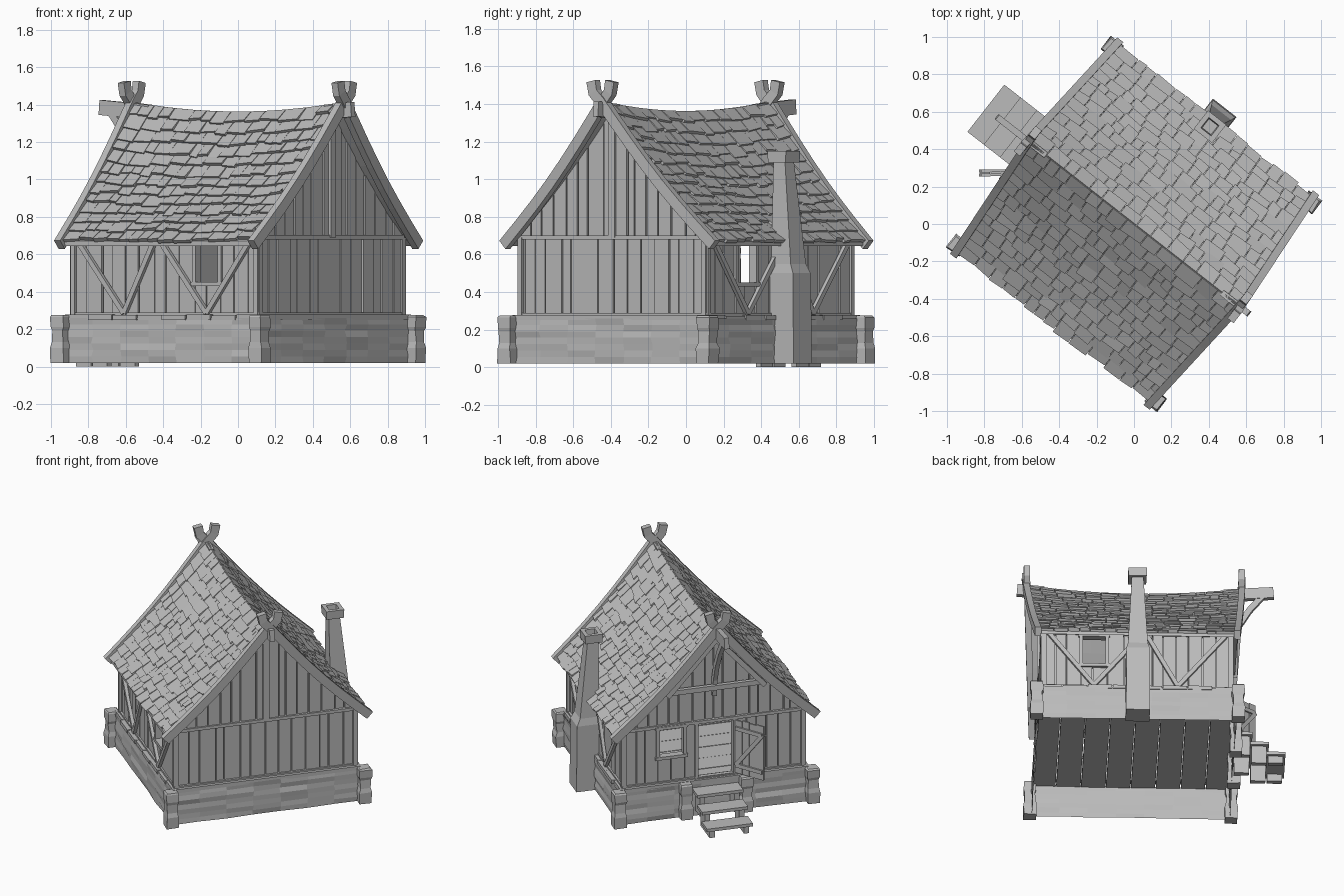
import bpy, bmesh, math, random
from mathutils import Vector as V

random.seed(4)
R = random.uniform
old = bpy.data.objects.get("Cube")
if old:
    bpy.data.objects.remove(old)

grey = bpy.data.materials.new("plain_grey")
grey.use_nodes = True
GREY = (0.5, 0.5, 0.5, 1)
grey.diffuse_color = GREY
grey.node_tree.nodes["Principled BSDF"].inputs["Base Color"].default_value = GREY

TURN = math.radians(-38)   # the house stands diagonally
W = 0.627                  # half size of the walls
FLOOR, EAVE = 0.27, 0.69


def finish(bm, name):
    bmesh.ops.recalc_face_normals(bm, faces=bm.faces)
    me = bpy.data.meshes.new(name)
    bm.to_mesh(me)
    bm.free()
    me.materials.append(grey)
    ob = bpy.data.objects.new(name, me)
    ob.rotation_euler.z = TURN
    bpy.context.collection.objects.link(ob)


def loft(bm, rings):
    """Closed solid through a list of rings of points."""
    rows = [[bm.verts.new(p) for p in ring] for ring in rings]
    n = len(rows[0])
    for a, b in zip(rows, rows[1:]):
        for i in range(n):
            j = (i + 1) % n
            bm.faces.new((a[i], a[j], b[j], b[i]))
    bm.faces.new(rows[0])
    bm.faces.new(rows[-1])


def square(x, y, z, hx, hy):
    return [V((x + i * hx, y + j * hy, z)) for i, j in ((-1, -1), (1, -1), (1, 1), (-1, 1))]


def box(bm, x0, x1, y0, y1, z0, z1):
    c = ((x0 + x1) / 2, (y0 + y1) / 2)
    h = ((x1 - x0) / 2, (y1 - y0) / 2)
    loft(bm, [square(*c, z, *h) for z in (z0, z1)])


def sweep(bm, pts, side, wide, tall):
    """Timber along a path; side is the direction of its width."""
    rings = []
    for i, p in enumerate(pts):
        d = (pts[min(i + 1, len(pts) - 1)] - pts[max(i - 1, 0)]).normalized()
        s, n = side * wide / 2, d.cross(side).normalized() * tall / 2
        rings.append([p - s - n, p + s - n, p + s + n, p - s + n])
    loft(bm, rings)


def roof(t, s, k, lift=0.0):
    """Point on the sagging roof: t along, s from eave to ridge, k the side."""
    ridge = 1.36 + 0.05 * t * t
    z = 0.67 + s * (ridge - 0.67) - 0.035 * math.sin(math.pi * min(s, 1))
    return V((t * (0.65 + 0.055 * s), k * (0.69 * (1 - s) + 0.7 * lift), z + 0.7 * lift))


# Stone foundation, an open ring with uneven faces
bm = bmesh.new()
bmesh.ops.create_cube(bm, size=1)
bmesh.ops.delete(bm, geom=[f for f in bm.faces if abs(f.normal.z) > 0.5], context='FACES')
bmesh.ops.subdivide_edges(bm, edges=bm.edges[:], cuts=6, use_grid_fill=True)
for v in bm.verts:
    v.co = V((v.co.x * 1.32 + R(-.006, .006), v.co.y * 1.32 + R(-.006, .006), 0.14 + v.co.z * 0.24))
finish(bm, "foundation")

# Worn stone posts at the corners and beside the steps
bm = bmesh.new()
spots = [(x, y) for x in (-.672, .672) for y in (-.672, .672)] + [(-.672, .21), (-.672, -.21)]
for x, y in spots:
    rings = []
    for z, h in ((.02, .041), (.1, .043), (.13, .036), (.19, .037), (.21, .042), (.265, .042), (.275, .036)):
        rings.append([p + V((R(-.004, .004), R(-.004, .004), 0)) for p in square(x, y, z, h, h)])
    loft(bm, rings)
finish(bm, "foundation_posts")

# Floor boards
bm = bmesh.new()
n = 8
for i in range(n):
    x = -0.665 + 1.33 * i / n
    e = R(.655, .672)
    box(bm, x + .003, x + 1.33 / n - .003, -e, e, .25, FLOOR + R(0, .008))
finish(bm, "floor_boards")


# Walls: vertical boards around openings, in wall coordinates (along, out, up)
def facing(axis, sign):
    if axis == 'x':
        return lambda a, d, z: V((sign * d, a, z))
    return lambda a, d, z: V((a, sign * d, z))


def slab(bm, put, a0, a1, d0, d1, z0, za, zb=None):
    zb = za if zb is None else zb
    loft(bm, [[put(a0, d0, z0), put(a0, d1, z0), put(a0, d1, za), put(a0, d0, za)],
              [put(a1, d0, z0), put(a1, d1, z0), put(a1, d1, zb), put(a1, d0, zb)]])


def boards(bm, put, z0, top, openings, step, gap, d0, d1, jitter):
    marks = sorted({-W, 0, W} | {a for o in openings for a in o[:2]})
    for lo, hi in zip(marks, marks[1:]):
        n = max(1, round((hi - lo) / step))
        cuts = [lo + (hi - lo) * (i + (R(-.25, .25) if 0 < i < n else 0)) / n for i in range(n + 1)]
        for a0, a1 in zip(cuts, cuts[1:]):
            hole = [o for o in openings if o[0] < (a0 + a1) / 2 < o[1]]
            out = d1 + R(-jitter, jitter)
            ends = (a0 + gap, a1 - gap)
            if hole and hole[0][2] > z0 + .02:
                slab(bm, put, *ends, d0, out, z0, hole[0][2])
            base = hole[0][3] if hole else z0
            if top(a0) - base > .01 or top(a1) - base > .01:
                slab(bm, put, *ends, d0, out, base, max(top(a0), base), max(top(a1), base))


def gable_top(a):
    return roof(.9, 1 - abs(a) / .69, 1).z - .02


flat = lambda a: EAVE + .01
window = (.2, .375, .44, .67)
door_window = (.2, .39, .46, .68)
doorway = (-.146, .12, FLOOR, .69)
walls = (("front_wall", 'y', -1, [window]), ("back_wall", 'y', 1, [window]),
         ("plain_gable", 'x', 1, []), ("door_gable", 'x', -1, [door_window, doorway]))
for name, axis, sign, openings in walls:
    put = facing(axis, sign)
    top = gable_top if axis == 'x' else flat
    bm = bmesh.new()
    boards(bm, put, FLOOR, top, openings, 2, 0, W - .03, W - .018, 0)
    boards(bm, put, FLOOR, flat, openings, .085, .003, W - .02, W, .005)
    if axis == 'x':
        boards(bm, put, EAVE, gable_top, [], .08, .004, W - .02, W, .006)
    finish(bm, name)

    # Rails, corner studs and frames round the openings
    bm = bmesh.new()
    slab(bm, put, -W, W, W - .02, W + .014, EAVE - .01, EAVE + .012)
    slab(bm, put, -W - .01, W + .01, W - .02, W + .012, FLOOR, FLOOR + .018)
    for e in (-1, 1):
        slab(bm, put, e * W - .016, e * W + .016, W - .02, W + .008, FLOOR, EAVE)
    for a0, a1, z0, z1 in openings:
        for a in (a0, a1):
            slab(bm, put, a - .012, a + .012, W - .035, W + .014, z0, z1)
        for z in (z0, z1):
            slab(bm, put, a0 - .018, a1 + .018, W - .035, W + .018, z - .01, z + .012)
    if axis == 'y':
        # V braces on the long sides
        for a, b in ((-.59, -.27), (-.06, -.27), (-.03, .29), (.59, .29)):
            sweep(bm, [put(a, W + .015, EAVE - .01), put(b, W + .015, FLOOR + .015)], V((0, 1, 0)), .022, .028)
    elif sign > 0:
        slab(bm, put, -.022, .022, W, W + .02, EAVE, 1.32)
    finish(bm, name + "_timbers")

# Roof: thin curved slabs
bm = bmesh.new()
N, M = 10, 8
for k in (-1, 1):
    for i in range(N):
        t0, t1 = -1 + 2 * i / N, -1 + 2 * (i + 1) / N
        path = [j / M for j in range(M + 1)]
        loft(bm, [[roof(t0, s, k), roof(t1, s, k), roof(t1, s, k) - V((0, 0, .025)),
                   roof(t0, s, k) - V((0, 0, .025))] for s in path])
finish(bm, "roof_deck")

# Shingles in uneven rows
bm = bmesh.new()
ROWS = 13
for k in (-1, 1):
    for r in range(ROWS):
        t = -1.0
        while t < .99:
            t1 = min(1, t + R(.08, .2))
            if 1 - t1 < .06:
                t1 = 1
            s0 = r / ROWS + R(-.018, .014)
            s1 = min(1, (r + 1.25) / ROWS)
            up, g, skew = R(.014, .026), .003, R(-.006, .006)
            low = [roof(t + g, s0 + skew, k), roof(t1 - g, s0 - skew, k),
                   roof(t1 - g, s0 - skew, k, up), roof(t + g, s0 + skew, k, up)]
            high = [roof(t + g, s1, k, -.004), roof(t1 - g, s1, k, -.004),
                    roof(t1 - g, s1, k, .005), roof(t + g, s1, k, .005)]
            loft(bm, [low, high])
            t = t1
finish(bm, "roof_shingles")

# Curved barge boards that cross above the ridge
bm = bmesh.new()
X = V((1, 0, 0))
for e in (-1, 1):
    for k in (-1, 1):
        pts = [roof(e, s, k) + X * e * (.012 + .004 * k) for s in (-.03, .15, .3, .45, .6, .75, .9, 1.0, 1.07)]
        pts.append(pts[-1] + V((0, -k * .012, .06)))
        sweep(bm, pts, X, .042, .06)
finish(bm, "barge_boards")

# Ridge beam with its curved bracket, and the truss over the door
bm = bmesh.new()
for x0, x1, z0, z1 in ((-.93, -.6, 1.385, 1.36), (.6, .78, 1.36, 1.375)):
    sweep(bm, [V((x0, 0, z0)), V((x1, 0, z1))], V((0, 1, 0)), .034, .08)
curve = [V((-.635 - .23 * q ** 1.9, 0, .88 + .49 * q)) for q in (0, .25, .5, .75, 1)]
sweep(bm, curve, V((0, 1, 0)), .03, .04)
sweep(bm, [V((-.67, -.34, .95)), V((-.67, .34, .95))], X, .03, .035)
for k in (-1, 1):
    sweep(bm, [V((-.685, k * .34, .93)), V((-.685, 0, 1.31))], X, .03, .035)
finish(bm, "gable_truss")

# Chimney with a hollow cap
bm = bmesh.new()
shaft = ((.02, .708, .08), (.5, .705, .077), (.55, .692, .066), (1.09, .66, .039), (1.09, .66, .06),
         (1.15, .66, .062), (1.15, .66, .035), (1.1, .66, .03))
loft(bm, [square(0, y, z, h, h) for z, y, h in shaft])
finish(bm, "chimney")

# Steps: three treads on side stringers
bm = bmesh.new()
for i in range(3):
    x, z = -.67 - .11 * i, .225 - .075 * i
    box(bm, x - .115, x + .01, -.16, .16, z - .022, z)
    for y in (-.12, .12):
        box(bm, x - .1, x, y - .018, y + .018, 0 if i else .06, z - .022)
finish(bm, "steps")

# Open door leaf with a Z brace
bm = bmesh.new()
hinge, edge = V((-.64, -.15, 0)), V((-.82, -.295, 0))
along = (edge - hinge)
out = V((-along.y, along.x, 0)).normalized()
at = lambda a, z, d=0: hinge + along * a + out * d + V((0, 0, z))
for i in range(4):
    sweep(bm, [at(i / 4 + .12, .29), at(i / 4 + .12, .685 + R(-.01, .01))], out, .012, .055)
for a, b in ((.35, .35), (.62, .62), (.35, .62)):
    for d in (-.012, .012):
        sweep(bm, [at(.04, a, d), at(.96, b, d)], out, .012, .028)
finish(bm, "door")
